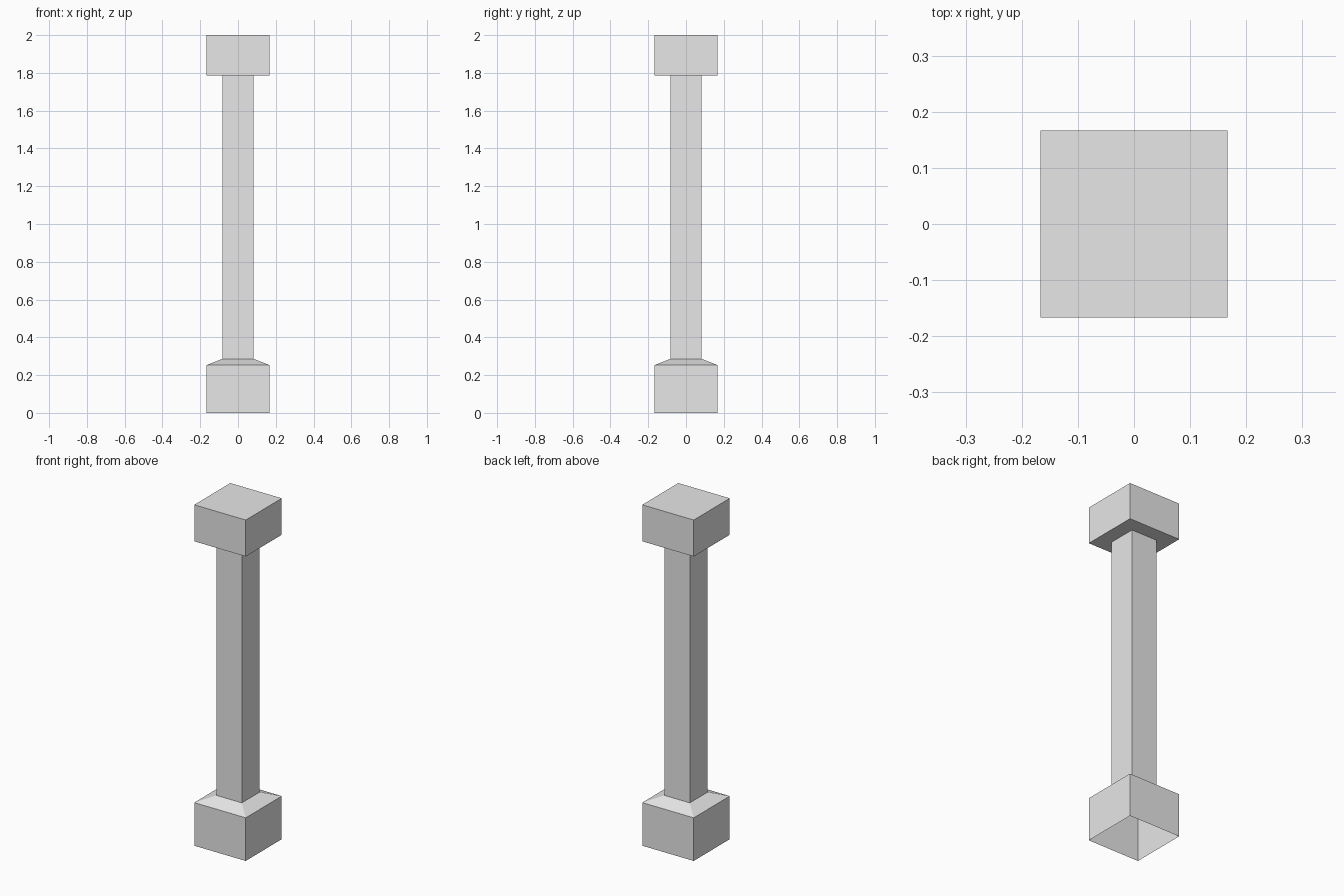
import bpy
import bmesh

cube = bpy.data.objects.get("Cube")
if cube:
    bpy.data.objects.remove(cube, do_unlink=True)

stone = bpy.data.materials.new("light_grey_stone")
stone.use_nodes = True
GREY = (0.8, 0.8, 0.8, 1)
stone.diffuse_color = GREY
bsdf = next(n for n in stone.node_tree.nodes if n.type == 'BSDF_PRINCIPLED')
bsdf.inputs["Base Color"].default_value = GREY

WIDE, SLIM = 0.167, 0.083   # half widths of the blocks and the shaft
SHOULDER, NECK, CAP_BASE, TOP = 0.253, 0.286, 1.786, 2.0


def square_loft(name, profile, close_top=False):
    """Skin a stack of square rings given as (half width, height)."""
    bm = bmesh.new()
    rings = [[bm.verts.new((sx * r, sy * r, z))
              for sx, sy in ((-1, -1), (1, -1), (1, 1), (-1, 1))]
             for r, z in profile]
    for low, high in zip(rings, rings[1:]):
        for i in range(4):
            j = (i + 1) % 4
            bm.faces.new((low[i], low[j], high[j], high[i]))
    if close_top:
        bm.faces.new(rings[-1])
    mesh = bpy.data.meshes.new(name)
    bm.to_mesh(mesh)
    bm.free()
    mesh.materials.append(stone)
    obj = bpy.data.objects.new(name, mesh)
    bpy.context.collection.objects.link(obj)
    return obj


# Hollow plinth, open underneath, with a sloped shoulder
square_loft("plinth", [(WIDE, 0), (WIDE, SHOULDER), (SLIM, NECK)])

# Square shaft
square_loft("shaft", [(SLIM, NECK), (SLIM, CAP_BASE)])

# Capital block with its underside ledge
square_loft("capital", [(SLIM, CAP_BASE), (WIDE, CAP_BASE), (WIDE, TOP)], close_top=True)
